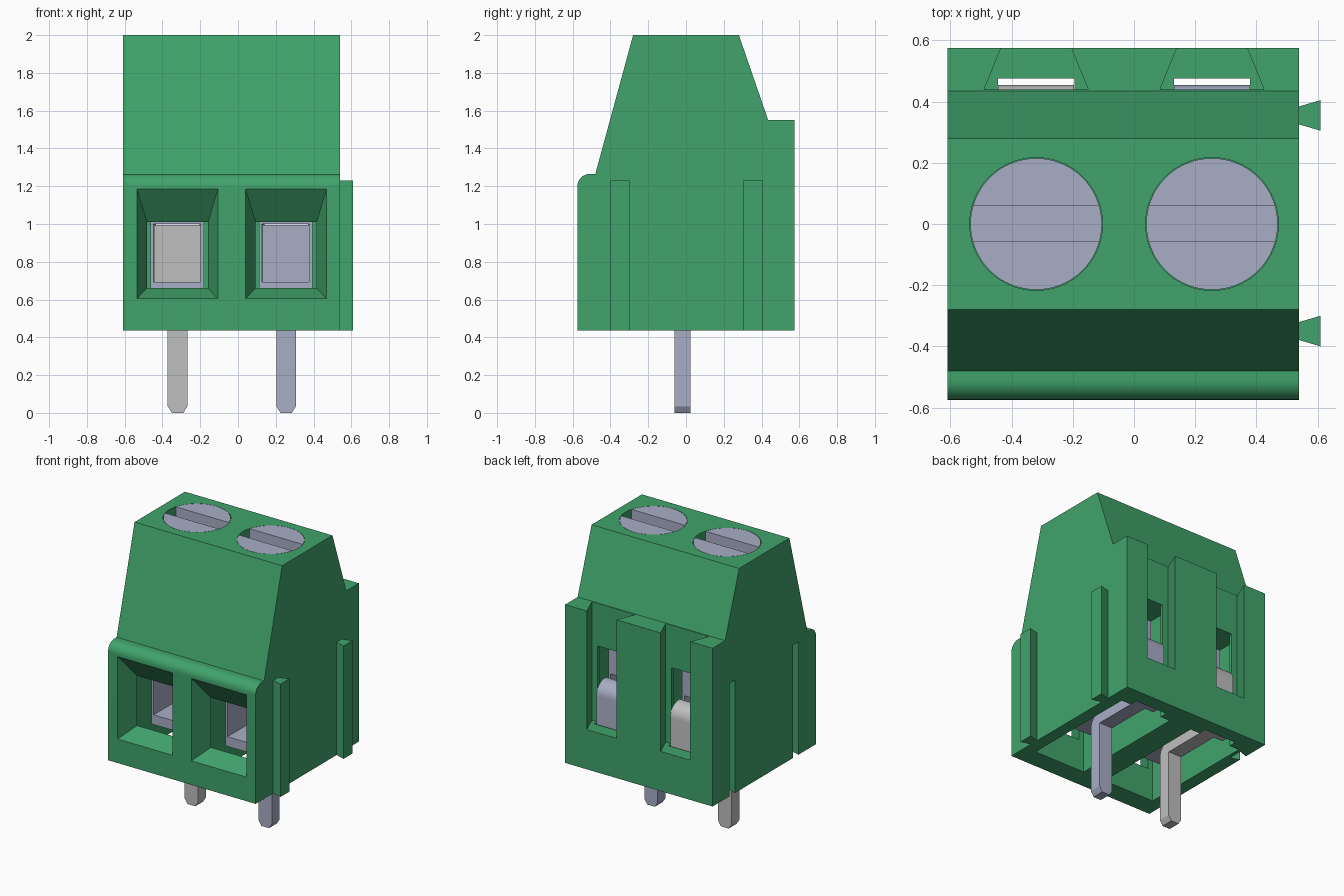
import bpy, bmesh, math

cube = bpy.data.objects.get("Cube")
if cube:
    bpy.data.objects.remove(cube, do_unlink=True)


def material(name, rgb):
    m = bpy.data.materials.new(name)
    m.use_nodes = True
    m.diffuse_color = (*rgb, 1)
    m.node_tree.nodes["Principled BSDF"].inputs["Base Color"].default_value = (*rgb, 1)
    return m


GREEN = material("green plastic", (0.052, 0.37, 0.15))
STEEL = material("bluish steel", (0.39, 0.42, 0.56))
TIN = material("light grey tin", (0.52, 0.52, 0.52))


def loft(name, loop_a, loop_b, mat=GREEN):
    """Closed solid between two matching 3D loops."""
    bm = bmesh.new()
    a = [bm.verts.new(p) for p in loop_a]
    b = [bm.verts.new(p) for p in loop_b]
    bm.faces.new(a)
    bm.faces.new(b[::-1])
    n = len(a)
    for i in range(n):
        bm.faces.new((a[i], b[i], b[(i + 1) % n], a[(i + 1) % n]))
    bmesh.ops.recalc_face_normals(bm, faces=bm.faces)
    me = bpy.data.meshes.new(name)
    bm.to_mesh(me)
    bm.free()
    me.materials.append(mat)
    ob = bpy.data.objects.new(name, me)
    bpy.context.collection.objects.link(ob)
    return ob


def prism(name, pts, axis, lo, hi, mat=GREEN):
    """Extrude a 2D outline along an axis: x uses (y,z), y uses (x,z), z uses (x,y)."""
    place = {"x": lambda p, t: (t, p[0], p[1]),
             "y": lambda p, t: (p[0], t, p[1]),
             "z": lambda p, t: (p[0], p[1], t)}[axis]
    return loft(name, [place(p, lo) for p in pts], [place(p, hi) for p in pts], mat)


def rect(x0, x1, y0, y1):
    return [(x0, y0), (x1, y0), (x1, y1), (x0, y1)]


def box(name, x0, x1, y0, y1, z0, z1, mat=GREEN):
    return prism(name, rect(x0, x1, y0, y1), "z", z0, z1, mat)


def circle(cx, cy, r, n=64):
    return [(cx + r * math.cos(2 * math.pi * i / n), cy + r * math.sin(2 * math.pi * i / n))
            for i in range(n)]


def arc(cx, cy, r, start, end, n=8):
    return [(cx + r * math.cos(math.radians(start + (end - start) * i / n)),
             cy + r * math.sin(math.radians(start + (end - start) * i / n)))
            for i in range(n + 1)]


def activate(ob):
    bpy.ops.object.select_all(action="DESELECT")
    ob.select_set(True)
    bpy.context.view_layer.objects.active = ob


def combine(ob, tool, operation="DIFFERENCE"):
    activate(ob)
    mod = ob.modifiers.new("bool", "BOOLEAN")
    mod.operation = operation
    mod.solver = "EXACT"
    mod.object = tool
    bpy.ops.object.modifier_apply(modifier=mod.name)
    bpy.data.objects.remove(tool, do_unlink=True)


def smooth(ob):
    activate(ob)
    bpy.ops.object.shade_smooth_by_angle(angle=math.radians(30))


BASE = 0.435
CENTRES = (-0.32, 0.255)

# Housing: side profile with a rounded front lip
profile = [(-0.575, BASE)] + arc(-0.51, 1.2, 0.065, 180, 90) + [
    (-0.48, 1.265), (-0.28, 2.0), (0.28, 2.0), (0.435, 1.55), (0.575, 1.55), (0.575, BASE)]
housing = prism("housing", profile, "x", -0.61, 0.54)

for c in CENTRES:
    # Inner chamber open at the bottom, with a narrower pocket at the back
    combine(housing, box("cut", c - 0.2, c + 0.2, -0.435, 0.42, 0.3, 1.25))
    combine(housing, box("cut", c - 0.125, c + 0.125, 0.3, 0.475, 0.3, 1.25))
    # Tapered wire entry
    outer = rect(c - 0.216, c + 0.214, 0.604, 1.186)
    inner = rect(c - 0.16, c + 0.16, 0.662, 1.005)
    combine(housing, loft("cut", [(x, -0.576, z) for x, z in outer],
                          [(x, -0.43, z) for x, z in inner]))
    # Dovetail slot in the back
    slot = [(c - 0.17, 0.44), (c + 0.17, 0.44), (c + 0.111, 0.585), (c - 0.111, 0.585)]
    combine(housing, prism("cut", slot, "z", 0.715, 1.7))
    # Screw well
    combine(housing, prism("cut", circle(c, 0, 0.217), "z", 1.7, 2.1))

# Dovetail grooves on one side, matching ridges on the other
for y in (-0.35, 0.355):
    groove = [(-0.62, y - 0.026), (-0.62, y + 0.026), (-0.545, y + 0.05), (-0.545, y - 0.05)]
    combine(housing, prism("cut", groove, "z", 0.3, 1.23))
    ridge = [(0.535, y - 0.028), (0.535, y + 0.028), (0.61, y + 0.05), (0.61, y - 0.05)]
    prism("front_ridge" if y < 0 else "back_ridge", ridge, "z", BASE, 1.23)
smooth(housing)

for c, side, metal in zip(CENTRES, ("right", "left"), (TIN, STEEL)):
    # Slotted screw head, flush with the top
    screw = prism(side + "_screw", circle(c, 0, 0.215), "z", 1.7, 2.0, STEEL)
    combine(screw, box("cut", c - 0.3, c + 0.3, -0.056, 0.06, 1.89, 2.1, STEEL))
    smooth(screw)

    # Wire clamp cage: square tube open front to back
    cage = prism(side + "_clamp_cage", rect(c - 0.143, c + 0.14, 0.625, 1.2), "y",
                 -0.3, 0.3, STEEL)
    combine(cage, prism("cut", rect(c - 0.127, c + 0.122, 0.693, 1.0), "y", -0.4, 0.4, STEEL))

    # Pin: chamfered leg
    leg = [(c - 0.03, 0), (c + 0.03, 0), (c + 0.052, 0.035), (c + 0.052, 0.5),
           (c - 0.052, 0.5), (c - 0.052, 0.035)]
    prism(side + "_pin_leg", leg, "y", -0.062, 0.025, metal)
    # Pin: bend and strip running to the back
    bend = arc(0.025, 0.5, 0.087, 180, 90) + [(0.4, 0.587), (0.4, 0.5), (0.025, 0.5)]
    smooth(prism(side + "_pin_strip", bend, "x", c - 0.052, c + 0.052, metal))
    # Pin: upright contact plate with a rounded top
    plate = [(0.35, 0.5), (0.35, 0.995)] + arc(0.365, 0.905, 0.09, 90, 0) + [(0.455, 0.5)]
    smooth(prism(side + "_contact_plate", plate, "x", c - 0.124, c + 0.124, metal))
